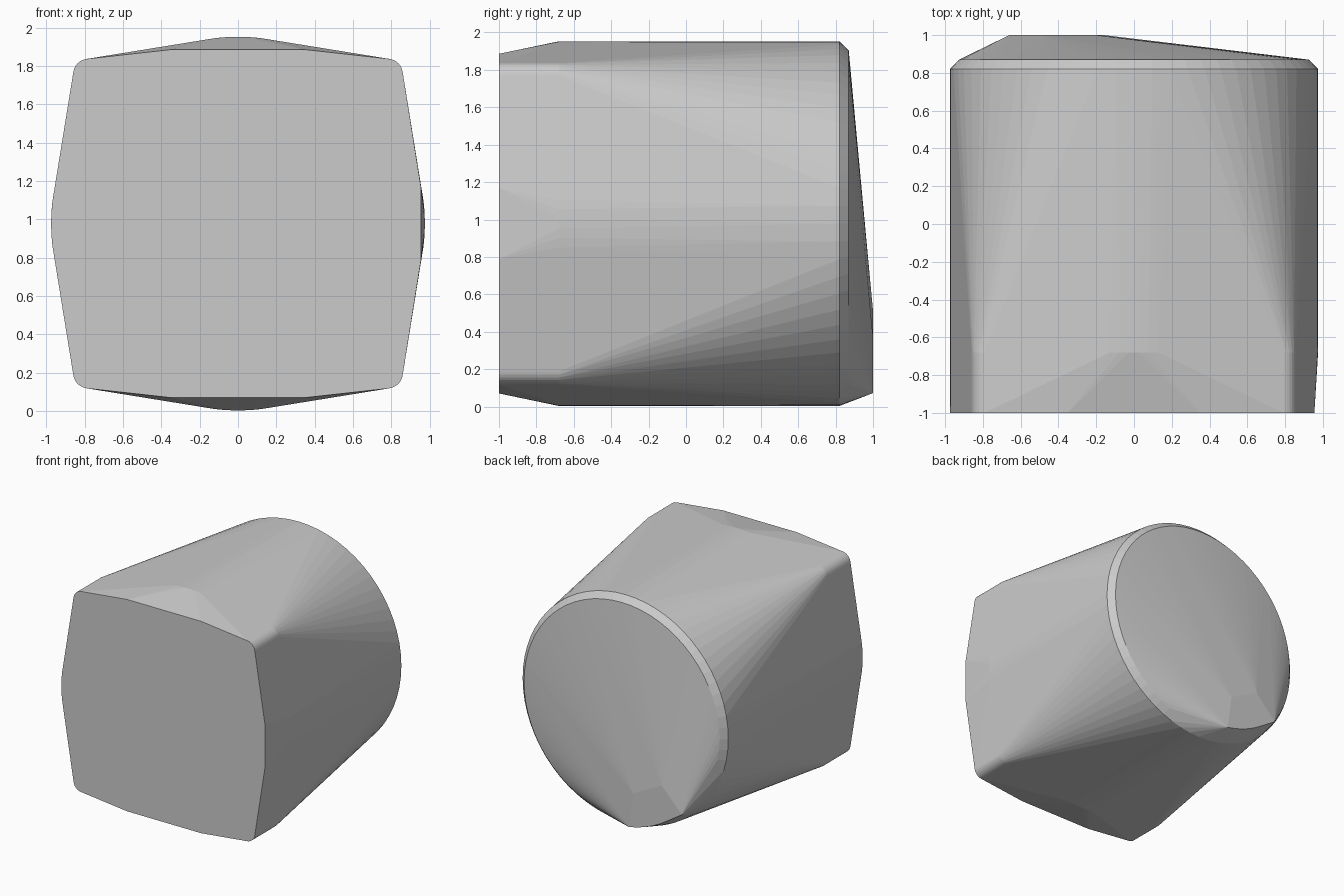
import bpy, bmesh, math

if "Cube" in bpy.data.objects:
    bpy.data.objects.remove(bpy.data.objects["Cube"])

CZ = 0.978   # height of the body axis
R = 0.975    # radius of the round end


def ring(y, r, n=64, start=0.0, end=2 * math.pi):
    """Points of a circle, or arc, facing along y."""
    return [(r * math.cos(start + (end - start) * i / n), y,
             CZ + r * math.sin(start + (end - start) * i / n)) for i in range(n)]


def mirrored(half, y):
    """Repeat quarter-section points in all four quadrants."""
    return [(sx * x, y, CZ + sz * z) for x, z in half for sx in (1, -1) for sz in (1, -1)]


# Rounded corner of the square end
corner = [(0.78 + 0.08 * math.cos(a), 0.78 + 0.08 * math.sin(a))
          for a in [math.radians(8 + 74 * i / 6) for i in range(7)]]
points = []

# Square end: rounded corners, truncated top, bottom and right bulges
points += mirrored(corner, -1.0)
points += [(sx * 0.35, -1.0, CZ + sz * 0.908) for sx in (1, -1) for sz in (1, -1)]
points += [(0.955, -1.0, CZ - 0.19), (0.955, -1.0, CZ + 0.19)]

# Bulges at full size: left one reaches the end, others stop short of it
bulge = [math.radians(d) for d in (-7.5, -4.5, -1.5, 1.5, 4.5, 7.5)]
for a in bulge:
    c, s = R * math.cos(a), R * math.sin(a)
    points += [(-c, -1.0, CZ + s), (c, -0.68, CZ + s),
               (s, -0.68, CZ + c), (s, -0.68, CZ - c)]
points += mirrored(corner, -0.68)

# Round end with a chamfered rim
points += ring(0.82, R) + ring(0.87, 0.927)

# Raised low patch on the round end
points += ring(1.0, 0.92, 8, math.radians(-100), math.radians(-139.5))
points += [(-0.66, 1.0, 0.31), (-0.47, 1.0, 0.51), (-0.2, 1.0, 0.37)]

# Skin the sections into one convex body
bm = bmesh.new()
for p in points:
    bm.verts.new(p)
bmesh.ops.remove_doubles(bm, verts=bm.verts, dist=0.0005)
result = bmesh.ops.convex_hull(bm, input=bm.verts)
loose = {v for v in result["geom_interior"] + result["geom_unused"]
         if isinstance(v, bmesh.types.BMVert) and not v.link_faces}
bmesh.ops.delete(bm, geom=list(loose), context='VERTS')
bmesh.ops.dissolve_limit(bm, angle_limit=math.radians(0.3), verts=bm.verts, edges=bm.edges)
bmesh.ops.recalc_face_normals(bm, faces=bm.faces)

mesh = bpy.data.meshes.new("body")
bm.to_mesh(mesh)
bm.free()
body = bpy.data.objects.new("body", mesh)
bpy.context.collection.objects.link(body)

grey = bpy.data.materials.new("light grey")
grey.diffuse_color = (0.6, 0.6, 0.6, 1)
grey.use_nodes = True
grey.node_tree.nodes["Principled BSDF"].inputs["Base Color"].default_value = grey.diffuse_color
mesh.materials.append(grey)
